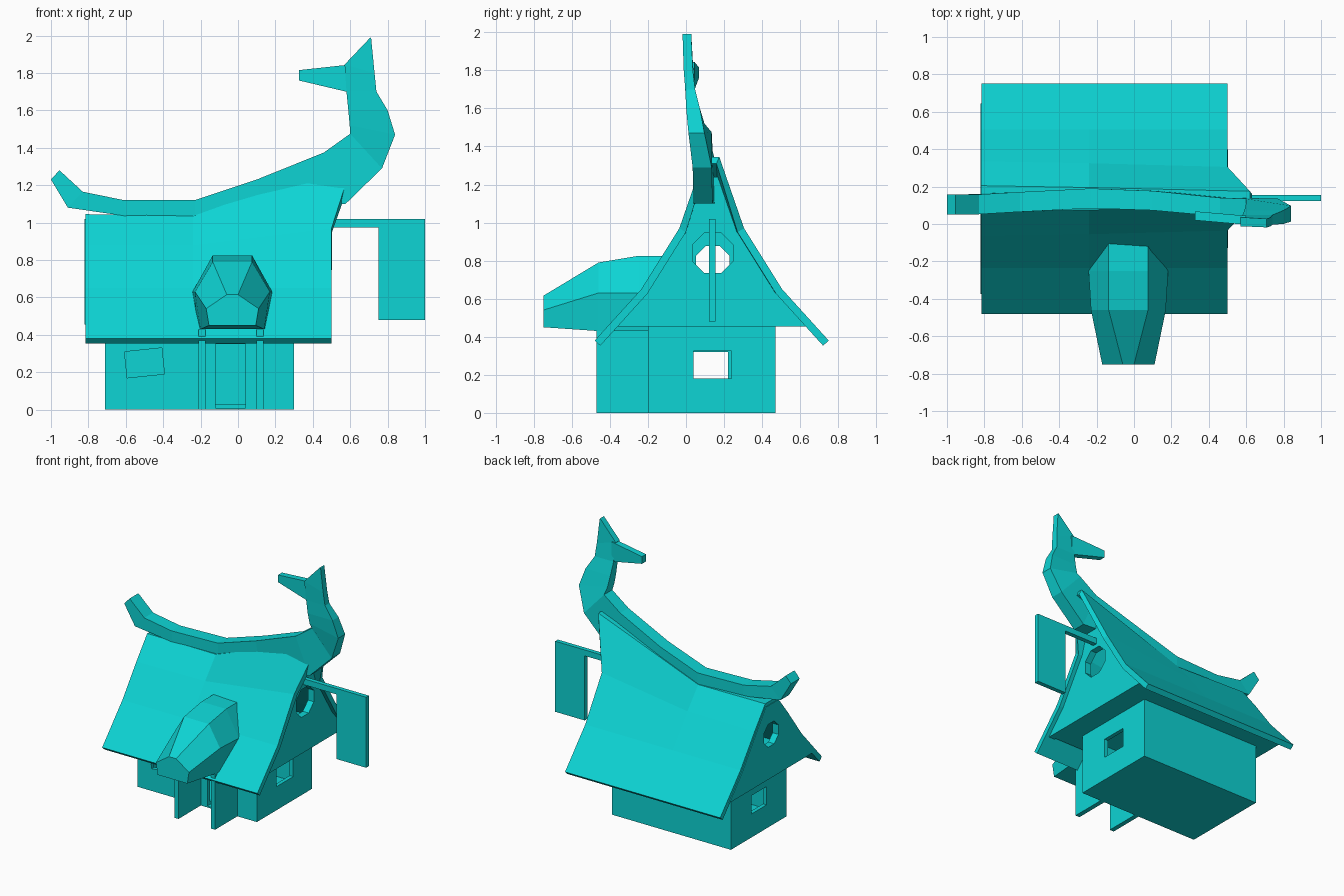
import bpy, bmesh, math
from mathutils import Matrix

start = bpy.data.objects.get("Cube")
if start:
    bpy.data.objects.remove(start)

paint = bpy.data.materials.new("turquoise")
paint.use_nodes = True
COLOUR = (0.004, 0.66, 0.66, 1)
paint.diffuse_color = COLOUR
for node in paint.node_tree.nodes:
    if node.type == "BSDF_PRINCIPLED":
        node.inputs["Base Color"].default_value = COLOUR

MID = 0.135  # y of the house centre line


def make(name, verts, faces, recalc=True):
    mesh = bpy.data.meshes.new(name)
    mesh.from_pydata(verts, [], faces)
    if recalc:
        bm = bmesh.new()
        bm.from_mesh(mesh)
        bmesh.ops.recalc_face_normals(bm, faces=bm.faces)
        bm.to_mesh(mesh)
        bm.free()
    mesh.materials.append(paint)
    obj = bpy.data.objects.new(name, mesh)
    bpy.context.collection.objects.link(obj)
    return obj


def loft(name, rings):
    """Closed solid through rings that all have the same number of points."""
    n = len(rings[0])
    verts = [p for ring in rings for p in ring]
    faces = [(k * n + i, k * n + (i + 1) % n, (k + 1) * n + (i + 1) % n, (k + 1) * n + i)
             for k in range(len(rings) - 1) for i in range(n)]
    last = (len(rings) - 1) * n
    faces += [tuple(range(n)), tuple(range(last, last + n))]
    return make(name, verts, faces)


def box(name, x, y, z):
    return loft(name, [[(x[0], y[0], h), (x[1], y[0], h), (x[1], y[1], h), (x[0], y[1], h)] for h in z])


def bake(obj):
    """Turn the modifiers of an object into plain mesh."""
    graph = bpy.context.evaluated_depsgraph_get()
    mesh = bpy.data.meshes.new_from_object(obj.evaluated_get(graph))
    obj.modifiers.clear()
    obj.data = mesh


def cut(obj, cutter):
    mod = obj.modifiers.new("cut", "BOOLEAN")
    mod.operation, mod.object, mod.solver = "DIFFERENCE", cutter, "EXACT"
    bake(obj)
    bpy.data.objects.remove(cutter)


# Lower storey: hollow box with windows and a door opening
body = box("lower_walls", (-0.71, 0.30), (-0.20, 0.47), (0, 0.455))
cut(body, box("room", (-0.68, 0.27), (-0.17, 0.44), (0.03, 0.43)))
cut(body, box("side_window_cut", (0.2, 0.4), (0.04, 0.24), (0.18, 0.325)))
cut(body, box("far_window_cut", (-0.8, -0.6), (0.04, 0.22), (0.18, 0.32)))
cut(body, box("door_cut", (-0.12, 0.04), (-0.3, -0.1), (0.01, 0.35)))
tilted = box("front_window_cut", (-0.1, 0.1), (-0.05, 0.05), (-0.07, 0.07))
tilted.data.transform(Matrix.Translation((-0.5, -0.2, 0.25)) @ Matrix.Rotation(math.radians(-6), 4, "Y"))
cut(body, tilted)

# Porch side panels
for side, x in (("right", -0.21), ("left", 0.10)):
    box("porch_panel_" + side, (x, x + 0.035), (-0.47, -0.19), (0, 0.43))

# Upper floor
box("upper_floor", (-0.80, 0.47), (MID - 0.48, MID + 0.48), (0.455, 0.475))


# Gable walls with round windows
def gable(name, x0, x1, half, hole_z, hole_r):
    ring = [(-d, z) for d, z in half] + [(d, z) for d, z in reversed(half)]
    wall = loft(name, [[(x, MID + d, z) for d, z in ring] for x in (x0, x1)])
    circle = [(hole_r * math.cos(a), hole_r * math.sin(a))
              for a in (math.tau * (i + 0.5) / 8 for i in range(8))]
    cut(wall, loft("hole", [[(x, MID + 0.005 + c, hole_z + s) for c, s in circle]
                            for x in (x0 - 0.1, x1 + 0.1)]))


gable("gable_left", 0.42, 0.47, [(0.51, 0.455), (0.36, 0.625), (0.165, 0.93), (0.05, 1.24)], 0.84, 0.115)
gable("gable_right", -0.82, -0.77, [(0.51, 0.455), (0.36, 0.625), (0.19, 0.86), (0.07, 1.02)], 0.79, 0.095)

# Flared roof: rows from eave to ridge at three stations, mirrored over the centre
EAVE, KNEE = (0.615, 0.38), (0.37, 0.65)
stations = [
    [(-0.815, *EAVE), (-0.815, *KNEE), (-0.815, 0.20, 0.88), (-0.815, 0.07, 1.045)],
    [(-0.24, *EAVE), (-0.24, *KNEE), (-0.24, 0.19, 0.88), (-0.24, 0.06, 1.035)],
    [(0.50, *EAVE), (0.50, *KNEE), (0.50, 0.17, 0.97), (0.62, 0.04, 1.345)],
]
verts = []
for rows in stations:
    verts += [(x, MID - d, z) for x, d, z in rows]
    verts += [(x, MID + d, z) for x, d, z in reversed(rows)]
faces = [(k * 8 + i, k * 8 + 8 + i, k * 8 + 9 + i, k * 8 + 1 + i) for k in range(2) for i in range(7)]
roof = make("roof", verts, faces, recalc=False)
thick = roof.modifiers.new("thickness", "SOLIDIFY")
thick.thickness, thick.offset = 0.04, -1
bake(roof)

# Faceted hood over the door: y, then half width and height of top, side and bottom
hood = [
    (-0.75, 0.03, 0.615, 0.14, 0.54, 0.125, 0.45),
    (-0.46, 0.105, 0.79, 0.20, 0.63, 0.17, 0.43),
    (-0.25, 0.105, 0.825, 0.213, 0.63, 0.19, 0.43),
    (-0.10, 0.105, 0.825, 0.213, 0.63, 0.19, 0.43),
]
rings = []
for y, tw, tz, sw, sz, bw, bz in hood:
    half = [(bw, bz), (sw, sz), (tw, tz)]
    pts = half + [(-w, z) for w, z in reversed(half)]
    rings.append([(w - 0.03, y, z) for w, z in pts])
loft("door_hood", rings)


# Animal-shaped ridge beam: upper edge, lower edge, y centre, half width
def beam(name, spine):
    loft(name, [[(a, y - h, b), (a, y + h, b), (c, y + h, d), (c, y - h, d)]
                for a, b, c, d, y, h in spine])


beam("ridge_beam", [
    (-0.955, 1.28, -1.0, 1.23, 0.105, 0.053),
    (-0.83, 1.165, -0.91, 1.08, 0.105, 0.053),
    (-0.61, 1.12, -0.60, 1.035, 0.118, 0.053),
    (-0.23, 1.12, -0.23, 1.02, 0.137, 0.053),
    (0.10, 1.23, 0.12, 1.10, 0.125, 0.052),
    (0.46, 1.375, 0.575, 1.10, 0.09, 0.05),
    (0.60, 1.475, 0.77, 1.29, 0.085, 0.05),
    (0.597, 1.52, 0.84, 1.47, 0.055, 0.042),
    (0.59, 1.60, 0.80, 1.60, 0.037, 0.036),
    (0.58, 1.70, 0.74, 1.70, 0.022, 0.026),
    (0.57, 1.845, 0.73, 1.80, 0.012, 0.024),
    (0.708, 1.99, 0.712, 1.985, 0.005, 0.023),
])
beam("snout", [
    (0.60, 1.845, 0.60, 1.695, 0.02, 0.024),
    (0.325, 1.815, 0.325, 1.76, 0.044, 0.024),
])

# Hanging sign
box("sign_arm", (0.44, 0.76), (0.122, 0.155), (0.975, 1.02))
box("sign_board", (0.75, 1.0), (0.122, 0.155), (0.48, 1.02))
